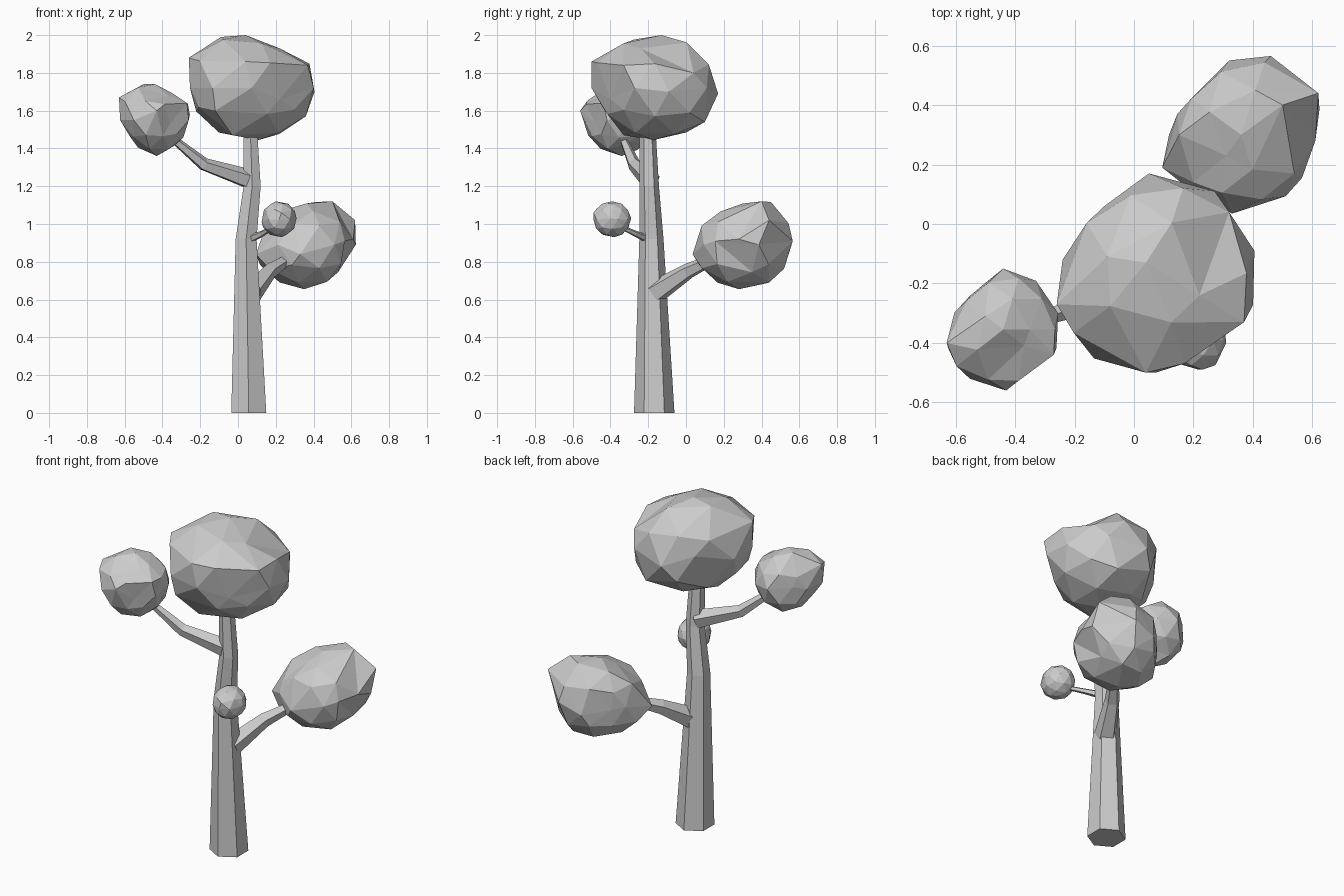
import bpy, bmesh, math
from mathutils import Vector


def finish(bm, name):
    bmesh.ops.recalc_face_normals(bm, faces=bm.faces)
    mesh = bpy.data.meshes.new(name)
    bm.to_mesh(mesh)
    bm.free()
    ob = bpy.data.objects.new(name, mesh)
    bpy.context.collection.objects.link(ob)
    return ob


def limb(name, path, sides, upright=False):
    """Tapered faceted tube through (x, y, z, radius) points."""
    bm = bmesh.new()
    pts = [Vector(p[:3]) for p in path]
    rings = []
    for i, p in enumerate(pts):
        t = (pts[min(i + 1, len(pts) - 1)] - pts[max(i - 1, 0)]).normalized()
        if upright:
            u, v = Vector((0, 1, 0)), Vector((1, 0, 0))
        else:
            u = (Vector((0, 0, 1)) - t * t.z).normalized()
            v = t.cross(u)
        ring = []
        for k in range(sides):
            a = 2 * math.pi * k / sides
            ring.append(bm.verts.new(p + path[i][3] * (u * math.cos(a) + v * math.sin(a))))
        rings.append(ring)
    for a, b in zip(rings, rings[1:]):
        for k in range(sides):
            n = (k + 1) % sides
            bm.faces.new((a[k], a[n], b[n], b[k]))
    bm.faces.new(rings[0])
    bm.faces.new(rings[-1])
    return finish(bm, name)


def foliage(name, lo, hi, corners):
    """Low-poly ball filling a box, shaped to pass through the given corner points."""
    lo, hi = Vector(lo), Vector(hi)
    c, half = (lo + hi) / 2, (hi - lo) / 2
    bm = bmesh.new()
    bmesh.ops.create_icosphere(bm, subdivisions=2, radius=1)
    pulls = [Vector([(p[i] - c[i]) / half[i] for i in range(3)]) for p in corners]
    free = list(bm.verts)
    for v in bm.verts:
        d = v.co.normalized()
        total, acc = 0.6, 0.58
        for q in pulls:
            w = 1 / (d.angle(q) ** 2 + 0.06) ** 1.6
            total += w
            acc += w * q.length
        v.co = d * acc / total
    for q in pulls:
        near = min(free, key=lambda v: v.co.angle(q))
        near.co = q
        free.remove(near)
    for v in bm.verts:
        v.co = [c[i] + half[i] * max(-1, min(1, v.co[i])) for i in range(3)]
    return finish(bm, name)


# Trunk and branches
limb("trunk", [(0.057, -0.168, 0, 0.107), (0.043, -0.183, 0.92, 0.064),
               (0.075, -0.195, 1.2, 0.052), (0.065, -0.203, 1.5, 0.042)], 6, True)
limb("lower_branch", [(0.07, -0.16, 0.64, 0.064), (0.165, 0.01, 0.75, 0.043),
                      (0.26, 0.14, 0.81, 0.028)], 5)
limb("upper_branch", [(0.06, -0.19, 1.235, 0.055), (-0.18, -0.275, 1.315, 0.036),
                      (-0.38, -0.345, 1.48, 0.018)], 5)
limb("twig", [(0.05, -0.19, 0.915, 0.024), (0.13, -0.27, 0.95, 0.016),
              (0.21, -0.38, 1.0, 0.011)], 5)

# Leaf clumps
foliage("top_foliage", (-0.26, -0.50, 1.44), (0.405, 0.17, 2.0),
        [(-0.26, -0.27, 1.88), (-0.09, -0.11, 1.99), (0.04, -0.13, 2.0),
         (0.37, -0.33, 1.84), (0.405, -0.09, 1.70), (0.05, 0.17, 1.69),
         (0.04, -0.50, 1.86), (0.11, -0.17, 1.445), (-0.12, -0.43, 1.60),
         (-0.24, -0.12, 1.70), (0.32, 0.04, 1.80), (0.22, -0.40, 1.66),
         (-0.10, 0.06, 1.75), (0.22, -0.24, 1.93), (0.20, 0.10, 1.54),
         (-0.03, -0.33, 1.47), (-0.21, -0.30, 1.62), (-0.10, -0.05, 1.52)])
foliage("left_foliage", (-0.63, -0.56, 1.36), (-0.25, -0.15, 1.74),
        [(-0.63, -0.40, 1.67), (-0.27, -0.44, 1.64), (-0.255, -0.30, 1.58),
         (-0.43, -0.56, 1.60), (-0.44, -0.15, 1.56), (-0.43, -0.34, 1.36),
         (-0.50, -0.31, 1.74), (-0.36, -0.48, 1.53), (-0.37, -0.41, 1.68),
         (-0.57, -0.38, 1.46), (-0.33, -0.32, 1.42), (-0.55, -0.24, 1.57)])
foliage("right_foliage", (0.095, 0.035, 0.655), (0.625, 0.565, 1.125),
        [(0.095, 0.19, 0.84), (0.33, 0.035, 0.84), (0.46, 0.565, 0.91),
         (0.62, 0.44, 1.02), (0.50, 0.40, 1.12), (0.32, 0.55, 0.86),
         (0.565, 0.155, 0.91), (0.35, 0.28, 0.655), (0.61, 0.28, 0.92),
         (0.31, 0.23, 1.06), (0.20, 0.43, 0.88), (0.53, 0.35, 0.745),
         (0.20, 0.14, 0.95), (0.45, 0.44, 0.69)])
foliage("small_foliage", (0.125, -0.49, 0.93), (0.31, -0.29, 1.12),
        [(0.31, -0.40, 1.03), (0.20, -0.39, 1.12), (0.23, -0.49, 1.06),
         (0.23, -0.38, 0.93), (0.125, -0.40, 1.01), (0.22, -0.29, 1.03)])
